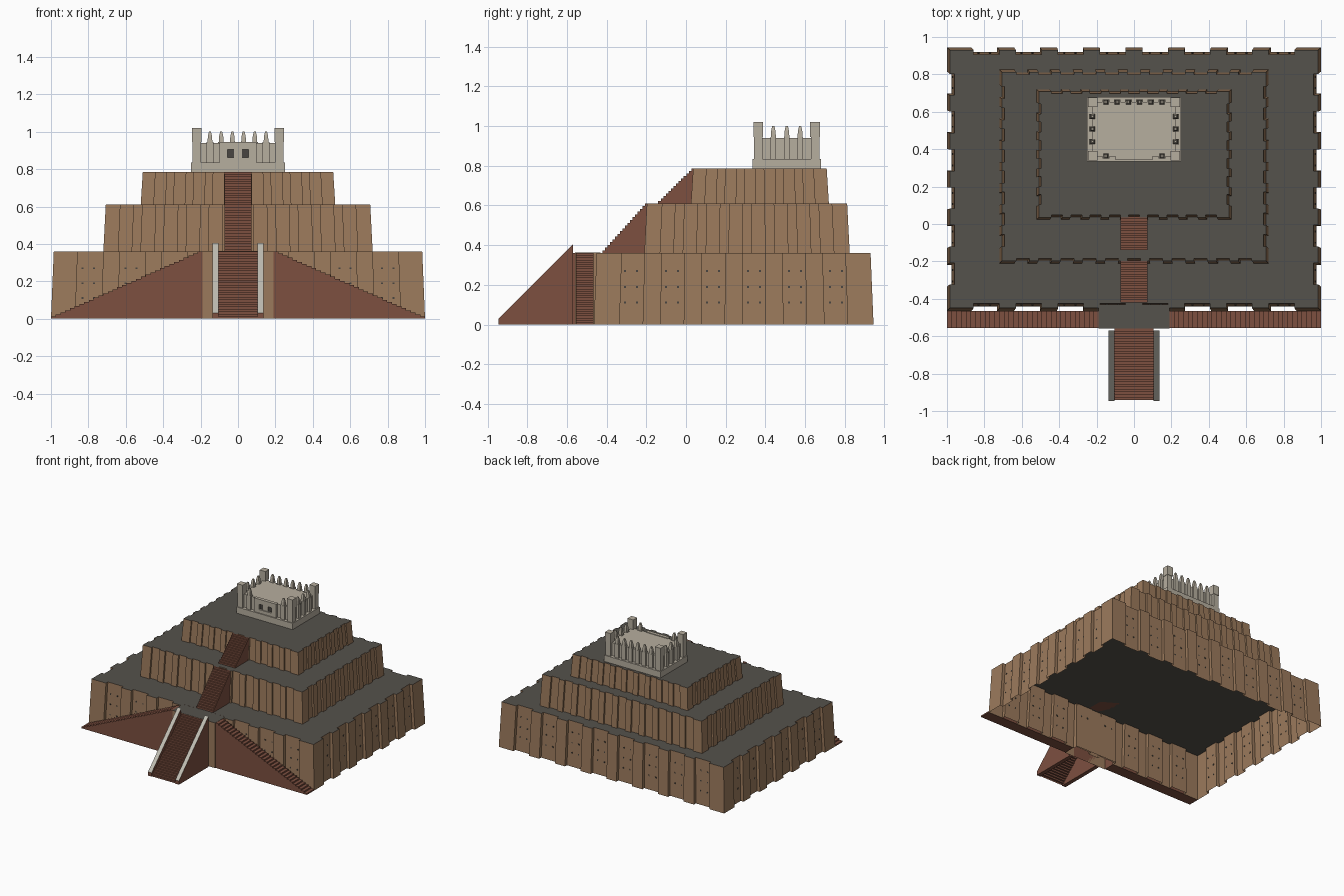
import bpy
import bmesh
from mathutils import Vector

if "Cube" in bpy.data.objects:
    bpy.data.objects.remove(bpy.data.objects["Cube"], do_unlink=True)


def material(name, r, g, b):
    m = bpy.data.materials.new(name)
    m.use_nodes = True
    m.diffuse_color = (r, g, b, 1)
    m.node_tree.nodes["Principled BSDF"].inputs["Base Color"].default_value = (r, g, b, 1)
    return m


BRICK = material("tan brick", .33, .195, .107)
DECK = material("dark terrace", .091, .084, .072)
STAIR = material("red brown stair", .205, .08, .051)
STONE = material("pale stone", .47, .425, .345)
RAIL = material("light rail", .52, .505, .445)
DARK = material("dark opening", .065, .06, .052)


def finish(name, bm, mats, rule=None, hollow=False):
    """Fix normals, optionally open the underside, colour faces by rule."""
    bmesh.ops.recalc_face_normals(bm, faces=bm.faces)
    bm.normal_update()
    if hollow:
        under = [f for f in bm.faces if f.normal.z < -.9]
        bmesh.ops.delete(bm, geom=under, context='FACES')
    if rule:
        for f in bm.faces:
            f.material_index = rule(f)
    me = bpy.data.meshes.new(name)
    bm.to_mesh(me)
    bm.free()
    for m in mats:
        me.materials.append(m)
    ob = bpy.data.objects.new(name, me)
    bpy.context.collection.objects.link(ob)
    return ob


def loft(bm, bottom, top):
    a = [bm.verts.new(p) for p in bottom]
    b = [bm.verts.new(p) for p in top]
    bm.faces.new(a)
    bm.faces.new(b)
    n = len(a)
    for i in range(n):
        j = (i + 1) % n
        bm.faces.new((a[i], a[j], b[j], b[i]))


def add_box(bm, x, y, z, top=1.0):
    """Box from (min, max) ranges; top scales the upper face."""
    cx, cy = sum(x) / 2, sum(y) / 2
    base = [(x[0], y[0]), (x[1], y[0]), (x[1], y[1]), (x[0], y[1])]
    loft(bm, [(p, q, z[0]) for p, q in base],
         [(cx + (p - cx) * top, cy + (q - cy) * top, z[1]) for p, q in base])


def facing_up(f):
    return 1 if f.normal.z > .9 else 0


def notches(length, count, corner, rib):
    """Start and end of each recess along one wall."""
    gap = (length - 2 * corner - (count - 1) * rib) / count
    return [(corner + i * (gap + rib), corner + i * (gap + rib) + gap) for i in range(count)]


def walls(x, y):
    """Start, direction, inward direction and length of four walls, anticlockwise."""
    w, d = x[1] - x[0], y[1] - y[0]
    return [(Vector((x[0], y[0])), Vector((1, 0)), Vector((0, 1)), w),
            (Vector((x[1], y[0])), Vector((0, 1)), Vector((-1, 0)), d),
            (Vector((x[1], y[1])), Vector((-1, 0)), Vector((0, -1)), w),
            (Vector((x[0], y[1])), Vector((0, -1)), Vector((1, 0)), d)]


def terrace(name, x, y, z, counts, corner, rib, depth, taper):
    """Ribbed, slightly battered brick storey with a dark deck."""
    outline = []
    for k, (start, along, inward, length) in enumerate(walls(x, y)):
        outline.append(start)
        for s, e in notches(length, counts[k % 2], corner, rib):
            p, q = start + along * s, start + along * e
            outline += [p, p + inward * depth, q + inward * depth, q]
    centre = Vector((sum(x) / 2, sum(y) / 2))
    kx = 1 - 2 * taper / (x[1] - x[0])
    ky = 1 - 2 * taper / (y[1] - y[0])
    bm = bmesh.new()
    loft(bm, [(p.x, p.y, z[0]) for p in outline],
         [(centre.x + (p.x - centre.x) * kx, centre.y + (p.y - centre.y) * ky, z[1])
          for p in outline])
    finish(name, bm, [BRICK, DECK], facing_up, hollow=True)


# Three storeys
X1, Y1 = (-1, 1), (-.465, .945)
N1, CORNER, RIB, DEPTH, TAPER = (8, 6), .13, .09, .025, .015
terrace("lower_terrace", X1, Y1, (0, .36), N1, CORNER, RIB, DEPTH, TAPER)
terrace("middle_terrace", (-.72, .72), (-.21, .825), (.36, .61), (11, 8), .08, .05, .014, .013)
terrace("upper_terrace", (-.52, .52), (.025, .72), (.61, .785), (9, 6), .07, .045, .012, .011)

# Drain holes: thin plates in the lower wall recesses
bm = bmesh.new()
for k, (start, along, inward, length) in enumerate(walls(X1, Y1)):
    for s, e in notches(length, N1[k % 2], CORNER, RIB):
        for off in (-.03, .03):
            for z in (.11, .19, .27):
                c = start + along * ((s + e) / 2 + off) + inward * (DEPTH + TAPER * z / .36)
                h = along * .005 + inward * .002
                hx, hy = abs(h.x), abs(h.y)
                add_box(bm, (c.x - hx, c.x + hx), (c.y - hy, c.y + hy), (z - .005, z + .005))
finish("drain_holes", bm, [DARK])


def stair(name, start, end, count, span, along_x=False, hollow=False):
    """Stepped profile from start to end (run, height), extruded across span."""
    run, rise = (end[0] - start[0]) / count, (end[1] - start[1]) / count
    pts = [start]
    for i in range(count):
        u = start[0] + i * run
        v = start[1] + (i + 1) * rise
        pts += [(u, v), (u + run, v)]
    pts.append((end[0], start[1]))
    place = (lambda u, w, v: (u, w, v)) if along_x else (lambda u, w, v: (w, u, v))
    bm = bmesh.new()
    loft(bm, [place(u, span[0], v) for u, v in pts], [place(u, span[1], v) for u, v in pts])
    finish(name, bm, [STAIR], hollow=hollow)


# Stairways
stair("central_stair", (-.94, 0), (-.56, .36), 28, (-.105, .105), hollow=True)
stair("middle_stair", (-.42, .36), (-.195, .61), 18, (-.073, .073))
stair("upper_stair", (-.14, .61), (.04, .785), 14, (-.073, .073))
for side, s in (("left", 1), ("right", -1)):
    stair(side + "_wall_stair", (s, 0), (s * .19, .36), 32, (-.555, -.465), along_x=True)

    # Cheek wall with a pale sloping top
    cheek = [(-.945, 0), (-.945, .03), (-.57, .405), (-.57, 0)]
    bm = bmesh.new()
    loft(bm, [(s * .105, y, z) for y, z in cheek], [(s * .137, y, z) for y, z in cheek])
    finish(side + "_stair_cheek", bm, [STAIR, RAIL], lambda f: 1 if .3 < f.normal.z < .95 else 0)

# Landing where the three stairs meet
bm = bmesh.new()
add_box(bm, (-.19, .19), (-.56, -.43), (0, .362))
finish("stair_landing", bm, [BRICK, DECK], facing_up, hollow=True)

# Temple
bm = bmesh.new()
add_box(bm, (-.25, .25), (.335, .68), (.785, .835))
finish("temple_base", bm, [STONE])
bm = bmesh.new()
add_box(bm, (-.222, .222), (.362, .653), (.835, .94))
finish("temple_hall", bm, [STONE])

bm = bmesh.new()
for x in (-.221, .221):
    for y in (.364, .651):
        add_box(bm, (x - .022, x + .022), (y - .022, y + .022), (.835, .945))
        add_box(bm, (x - .025, x + .025), (y - .025, y + .025), (.945, 1.02))
finish("temple_corner_towers", bm, [STONE])

# Wall piers, each carrying a pointed battlement
piers = [(x, .652) for x in (-.15, -.09, -.03, .03, .09, .15)]
piers += [(x, .363) for x in (-.15, .15)]
piers += [(x, y) for x in (-.222, .222) for y in (.44, .508, .575)]
bm = bmesh.new()
for x, y in piers:
    add_box(bm, (x - .018, x + .018), (y - .014, y + .014), (.835, .945))
    add_box(bm, (x - .013, x + .013), (y - .013, y + .013), (.945, .975), .85)
    add_box(bm, (x - .011, x + .011), (y - .011, y + .011), (.975, 1.0), .5)
finish("temple_piers", bm, [STONE])

# Porch framing a dark doorway with a central pillar
bm = bmesh.new()
for s in (-1, 1):
    add_box(bm, tuple(sorted((s * .056, s * .098))), (.343, .37), (.835, .945))
add_box(bm, (-.056, .056), (.343, .37), (.905, .945))
add_box(bm, (-.056, .056), (.343, .37), (.835, .862))
add_box(bm, (-.022, .022), (.35, .37), (.862, .905))
finish("temple_porch", bm, [STONE])
bm = bmesh.new()
add_box(bm, (-.056, .056), (.358, .364), (.862, .905))
finish("temple_doorway", bm, [DARK])
